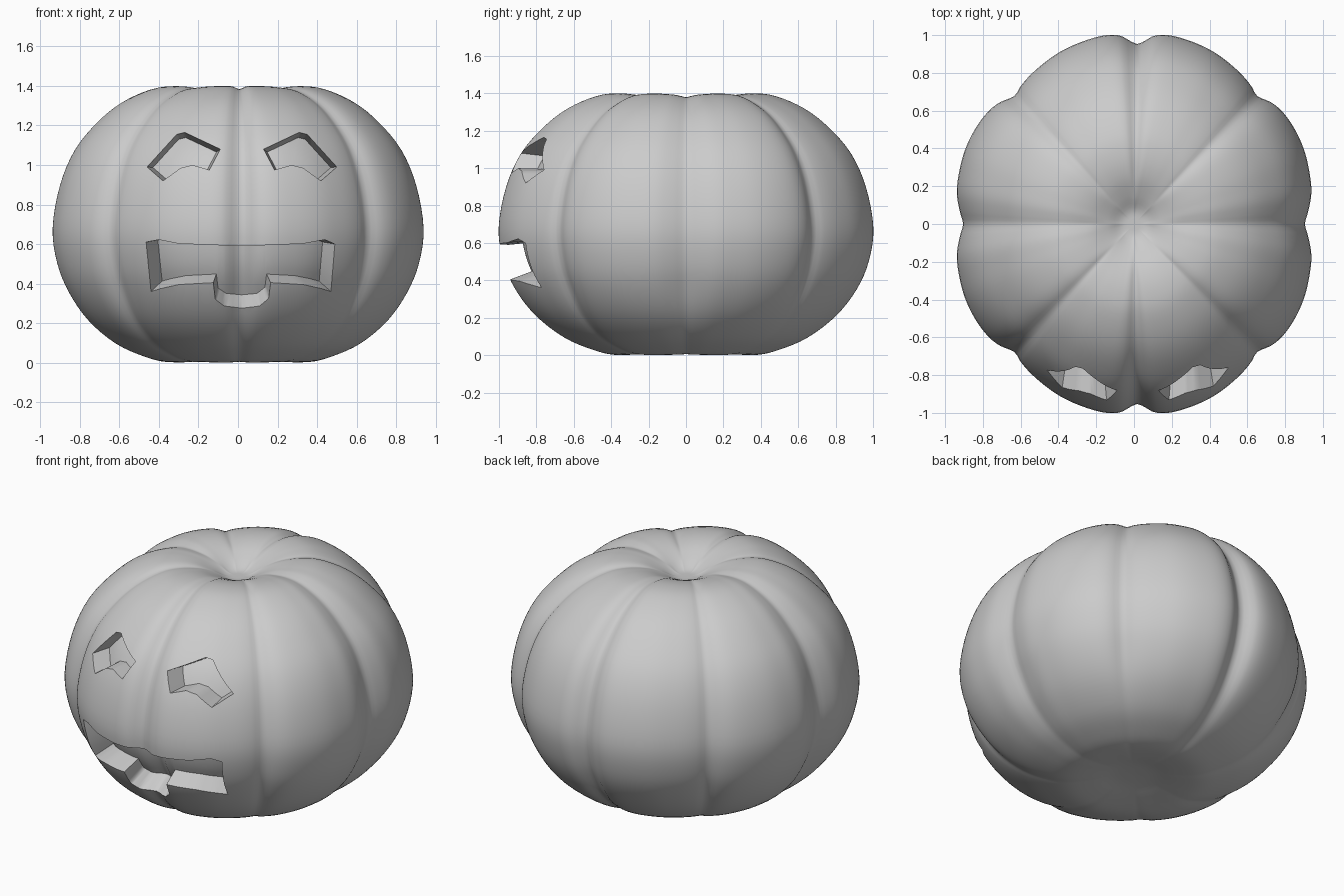
import bpy, bmesh, math
from mathutils import Vector
from mathutils.bvhtree import BVHTree

if "Cube" in bpy.data.objects:
    bpy.data.objects.remove(bpy.data.objects["Cube"])


def spline(pts, x):
    """Cubic interpolation through (x, y) points."""
    n = len(pts)
    i = 0
    while i < n - 2 and x > pts[i + 1][0]:
        i += 1

    def slope(k):
        a, b = pts[max(k - 1, 0)], pts[min(k + 1, n - 1)]
        return (b[1] - a[1]) / (b[0] - a[0])

    (x0, y0), (x1, y1) = pts[i], pts[i + 1]
    h = x1 - x0
    t = (x - x0) / h
    return ((2*t**3 - 3*t*t + 1) * y0 + (t**3 - 2*t*t + t) * h * slope(i)
            + (3*t*t - 2*t**3) * y1 + (t**3 - t*t) * h * slope(i + 1))


# Lobe outline seen from above: angle (one quadrant) to radius
LOBE = [(-4, .924), (0, .905), (4, .924), (10, .953), (17, .968), (24, .98), (32, .984),
        (38, .979), (42, .964), (46.5, .934), (50, .951), (54, .966), (59, .98), (66, .998),
        (74, 1.009), (81, 1.013), (85, 1.0), (87, .978), (90, .953), (93, .978)]
# Vertical profile: radius fraction and height
PROFILE = [(0, 1.30), (.07, 1.305), (.15, 1.345), (.25, 1.385), (.36, 1.40), (.48, 1.385),
           (.63, 1.32), (.76, 1.22), (.88, 1.08), (.96, .90), (1, .68), (.975, .50),
           (.91, .35), (.80, .21), (.65, .095), (.50, .03), (.38, .002), (.25, .01),
           (.12, .03), (0, .035)]
P_R = [(i, p[0]) for i, p in enumerate(PROFILE)]
P_Z = [(i, p[1]) for i, p in enumerate(PROFILE)]


def smoothstep(a, b, x):
    t = min(1, max(0, (x - a) / (b - a)))
    return t * t * (3 - 2 * t)


def body_point(deg, u):
    p, z = spline(P_R, u), spline(P_Z, u)
    q = deg % 180
    r = spline(LOBE, min(q, 180 - q))
    a = math.radians(deg)
    s = math.sin(a) ** 2
    full = .98 + .033 * s
    groove = max(0, 1 - r / full)
    # Grooves soften towards the underside and the crown
    low = 1 - smoothstep(.05, .40, z)
    r += (full - r) * .5 * low if groove > 0 else 0
    z = .7 + (z - .7) * (1 - (.38 - .3 * low) * groove * smoothstep(.06, .33, p))
    return Vector((p * (r * math.cos(a) + .018 * s), p * r * math.sin(a), z))


def finish(bm, name):
    bmesh.ops.recalc_face_normals(bm, faces=bm.faces)
    me = bpy.data.meshes.new(name)
    bm.to_mesh(me)
    bm.free()
    ob = bpy.data.objects.new(name, me)
    bpy.context.collection.objects.link(ob)
    return ob


# Pumpkin body
SEG, SUB = 240, 4
rows = (len(PROFILE) - 1) * SUB
bm = bmesh.new()
top = bm.verts.new((0, 0, PROFILE[0][1]))
bottom = bm.verts.new((0, 0, PROFILE[-1][1]))
rings = [[bm.verts.new(body_point(360 * k / SEG, j / SUB)) for k in range(SEG)]
         for j in range(1, rows)]
for k in range(SEG):
    n = (k + 1) % SEG
    bm.faces.new((top, rings[0][k], rings[0][n]))
    bm.faces.new((bottom, rings[-1][n], rings[-1][k]))
    for a, b in zip(rings, rings[1:]):
        bm.faces.new((a[k], b[k], b[n], a[n]))
bm.normal_update()
tree = BVHTree.FromBMesh(bm)
body = finish(bm, "pumpkin_body")


def carve(columns, name, depth, tilt, sub=4, nrow=6):
    """Cut a tapering pocket; columns are (top x, z, bottom x, z).
    tilt blends the cut direction from straight back (0) to the surface normal (1)."""
    cols = [[a + (b - a) * i / sub for a, b in zip(c, d)]
            for c, d in zip(columns, columns[1:]) for i in range(sub)]
    cols.append(list(columns[-1]))
    cx = sum(c[0] + c[2] for c in cols) / (2 * len(cols))
    cz = sum(c[1] + c[3] for c in cols) / (2 * len(cols))
    bm = bmesh.new()
    outer, inner = [], []
    for xt, zt, xb, zb in cols:
        o, i = [], []
        for r in range(nrow + 1):
            t = r / nrow
            x, z = xt + (xb - xt) * t, zt + (zb - zt) * t
            p = tree.ray_cast(Vector((x, -3, z)), Vector((0, 1, 0)))[0]
            d = Vector((p.x, p.y, 1.38 * (p.z - .66))).normalized()
            d = Vector((0, -1, 0)).lerp(d, tilt)
            # A straight cut narrows slightly towards its own centre
            d += Vector((x - cx, 0, z - cz)) * (1 - tilt)
            outer_len = .06
            o.append(bm.verts.new(p + d * outer_len))
            i.append(bm.verts.new(p - d * depth))
        outer.append(o)
        inner.append(i)
    last = len(cols) - 1
    for c in range(last):
        for g in (outer, inner):
            for r in range(nrow):
                bm.faces.new((g[c][r], g[c + 1][r], g[c + 1][r + 1], g[c][r + 1]))
        for r in (0, nrow):
            bm.faces.new((outer[c][r], outer[c + 1][r], inner[c + 1][r], inner[c][r]))
    for c in (0, last):
        for r in range(nrow):
            bm.faces.new((outer[c][r], outer[c][r + 1], inner[c][r + 1], inner[c][r]))
    cutter = finish(bm, name)
    cutter.hide_render = True
    mod = body.modifiers.new(name, 'BOOLEAN')
    mod.operation, mod.solver, mod.object = 'DIFFERENCE', 'EXACT', cutter
    bpy.context.view_layer.objects.active = body
    bpy.ops.object.modifier_apply(modifier=mod.name)
    bpy.data.objects.remove(cutter)


# Eyes, mirrored about the face centre line
EYE = [(.13, 1.08, .185, .975), (.31, 1.165, .27, 1.0), (.35, 1.155, .33, .985),
       (.50, .99, .42, .92)]
carve(EYE, "right_eye_cutter", .13, .15)
carve([(.04 - a, b, .04 - c, d) for a, b, c, d in EYE], "left_eye_cutter", .13, .15)

# Mouth with the lower notch
carve([(-.465, .61, -.44, .36), (-.40, .622, -.39, .375), (-.30, .602, -.30, .395),
       (-.125, .595, -.125, .405), (-.112, .595, -.115, .32), (-.07, .592, -.07, .287),
       (.02, .59, .02, .275), (.11, .592, .11, .287), (.15, .595, .155, .325),
       (.165, .595, .165, .405), (.33, .602, .33, .395), (.44, .622, .42, .375),
       (.49, .60, .47, .36)], "mouth_cutter", .125, 1)

# Smooth skin, crisp carved edges
bpy.ops.object.select_all(action='DESELECT')
body.select_set(True)
bpy.context.view_layer.objects.active = body
bpy.ops.object.shade_smooth_by_angle(angle=math.radians(45))
